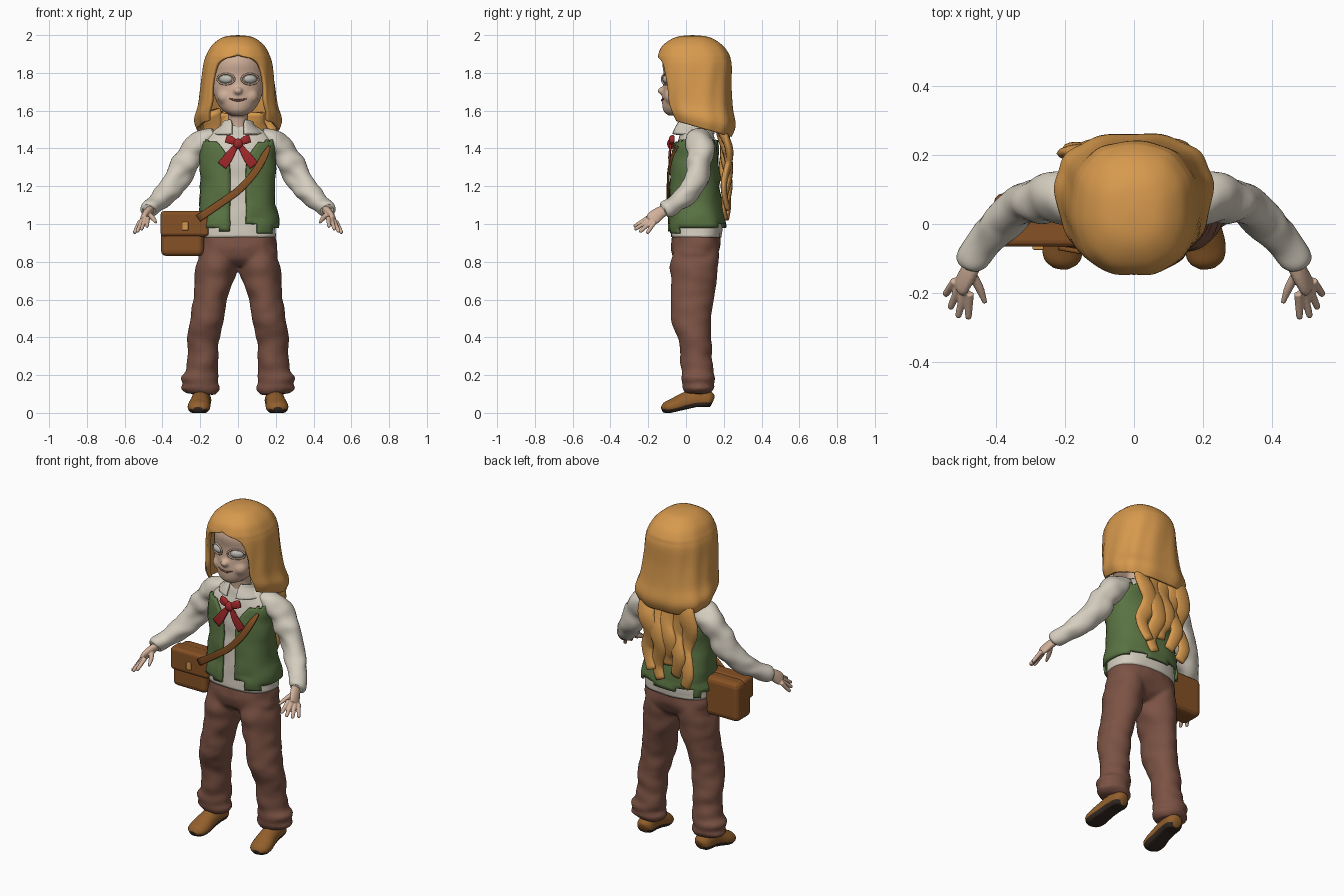
import bpy, bmesh, math, random
from mathutils import Vector, Matrix, noise

random.seed(4)
if "Cube" in bpy.data.objects:
    bpy.data.objects.remove(bpy.data.objects["Cube"])


def material(name, r, g, b):
    m = bpy.data.materials.new(name)
    m.use_nodes = True
    m.diffuse_color = (r, g, b, 1)
    m.node_tree.nodes["Principled BSDF"].inputs["Base Color"].default_value = (r, g, b, 1)
    return m


SKIN = material("skin", .64, .435, .32)
HAIR = material("golden hair", .68, .32, .075)
SHIRT = material("cream shirt", .66, .61, .52)
VEST = material("green vest", .10, .17, .055)
CLOTH = material("brown trousers", .20, .085, .058)
LEATHER = material("bag leather", .24, .083, .018)
SHOE = material("tan shoe", .29, .115, .025)
SOLE = material("dark sole", .035, .022, .016)
RED = material("red ribbon", .36, .022, .024)
EYE = material("pale eye", .50, .50, .45)


def finish(name, bm, mats, mirror=False, wrinkle=0, thick=0, bevel=0, voxel=0, soften=4):
    """Turn a bmesh into a shaded object with its modifiers."""
    bmesh.ops.recalc_face_normals(bm, faces=bm.faces)
    if wrinkle:
        bm.normal_update()
        for v in bm.verts:
            p = Vector((v.co.x * 9, v.co.y * 9, v.co.z * 15))
            v.co += v.normal * wrinkle * noise.noise(p)
    for f in bm.faces:
        f.smooth = not bevel
    me = bpy.data.meshes.new(name)
    bm.to_mesh(me)
    bm.free()
    ob = bpy.data.objects.new(name, me)
    bpy.context.collection.objects.link(ob)
    for m in mats:
        me.materials.append(m)
    if thick:
        s = ob.modifiers.new("thickness", "SOLIDIFY")
        s.thickness, s.offset = thick, 0
    if bevel:
        b = ob.modifiers.new("rounding", "BEVEL")
        b.width, b.segments = bevel, 3
    if mirror:
        ob.modifiers.new("mirror", "MIRROR")
    if voxel:
        r = ob.modifiers.new("blend", "REMESH")
        r.mode, r.voxel_size, r.use_smooth_shade = "VOXEL", voxel, True
        ob.modifiers.new("soften", "SMOOTH").iterations = soften
    return ob


def spline(rows, steps):
    """Smoothly interpolate a list of number tuples."""
    out = []
    for i in range(len(rows) - 1):
        a, b = rows[max(i - 1, 0)], rows[i]
        c, d = rows[i + 1], rows[min(i + 2, len(rows) - 1)]
        for k in range(steps):
            t = k / steps
            out.append([q + .5 * t * (r - p + t * (2*p - 5*q + 4*r - s + t * (3*(q - r) + s - p)))
                        for p, q, r, s in zip(a, b, c, d)])
    return out + [list(rows[-1])]


def skin_rings(bm, rings, closed):
    n = len(rings[0])
    for a, b in zip(rings, rings[1:]):
        for i in range(n if closed else n - 1):
            j = (i + 1) % n
            bm.faces.new((a[i], a[j], b[j], b[i]))


def tube(name, rows, mat, ref=(0, 1, 0), steps=4, seg=20, box=2, level=False, bm=None, **kw):
    """Sweep an oval (x, y, z, side radius, depth radius) along a path."""
    own = bm is None
    bm = bmesh.new() if own else bm
    rows, rings = spline(rows, steps), []
    pts = [Vector(r[:3]) for r in rows]
    for i, r in enumerate(rows):
        t = pts[min(i + 1, len(pts) - 1)] - pts[max(i - 1, 0)]
        if level:
            t = Vector((0, 0, 1))
        u = t.cross(Vector(ref)).normalized()
        w = u.cross(t).normalized()
        ring = []
        for k in range(seg):
            a = math.tau * k / seg
            c, s = [math.copysign(abs(q) ** (2 / box), q) for q in (math.cos(a), math.sin(a))]
            ring.append(bm.verts.new(pts[i] + u * c * r[3] + w * s * r[4]))
        rings.append(ring)
    skin_rings(bm, rings, True)
    bm.faces.new(rings[0])
    bm.faces.new(rings[-1])
    return finish(name, bm, [mat], **kw) if own else bm


def sheet(name, rows, mat, seg=48, steps=4, box=2, locks=0, ragged=0, **kw):
    """Wrapped shell open at the front: z, centre y, rx, ry, half gap, back drop and flare."""
    bm, rings = bmesh.new(), []
    for z, cy, rx, ry, gap, drop in spline(rows, steps):
        ring, gap = [], max(gap, 0)
        for k in range(seg + 1):
            a = math.radians(gap + (360 - 2 * gap) * k / seg)
            s, c = [math.copysign(abs(q) ** (2 / box), q) for q in (math.sin(a), math.cos(a))]
            f = 1 + locks * math.sin(11 * a + 1.3 * math.sin(z * 9)) * min(1, (2 - z) * 4)
            y = cy - ry * c * f
            x = rx * s * f * (1 + 3 * drop * (y - .05))
            ring.append(bm.verts.new((x, y, z - drop * (y + .1))))
        rings.append(ring)
    skin_rings(bm, rings, False)
    if ragged:
        faces, torn = list(bm.faces), []
        for k in range(0, seg, 2):
            torn += [f for f in faces[k:k + 2] if random.random() < .4]
            for row in range(1, 1 + random.randint(0, ragged)):
                start = len(faces) - row * seg + k
                torn += faces[start:start + 2]
        bmesh.ops.delete(bm, geom=torn, context="FACES")
    bmesh.ops.remove_doubles(bm, verts=bm.verts, dist=.002)
    return finish(name, bm, [mat], **kw)


def ball(name, loc, size, mat, turn=0, bm=None, **kw):
    own = bm is None
    bm = bmesh.new() if own else bm
    m = Matrix.Translation(loc) @ Matrix.Rotation(turn, 4, "Z") @ Matrix.Diagonal((*size, 1))
    bmesh.ops.create_uvsphere(bm, u_segments=20, v_segments=12, radius=1, matrix=m)
    return finish(name, bm, [mat], **kw) if own else bm


def block(name, lo, hi, mat, bevel):
    bm = bmesh.new()
    lo, hi = Vector(lo), Vector(hi)
    m = Matrix.Translation((lo + hi) / 2) @ Matrix.Diagonal((*(hi - lo), 1))
    bmesh.ops.create_cube(bm, size=1, matrix=m)
    return finish(name, bm, [mat], bevel=bevel)


# Head, blended from skull, neck, nose, cheeks and ears
bm = tube("", [(0, -.05, 1.575, .04, .045), (0, -.03, 1.6, .08, .09), (0, -.005, 1.65, .115, .122),
               (0, .015, 1.72, .138, .137), (0, .025, 1.79, .145, .143), (0, .03, 1.86, .138, .155),
               (0, .03, 1.93, .09, .12), (0, .03, 1.96, .02, .03)], SKIN, level=True, seg=32, bm=bmesh.new())
tube("", [(0, .04, 1.44, .07, .07), (0, .03, 1.53, .055, .055), (0, .02, 1.62, .055, .06)], SKIN, bm=bm)
ball("", (0, -.126, 1.705), (.024, .025, .02), SKIN, bm=bm)
ball("", (.06, -.07, 1.675), (.05, .045, .045), SKIN, bm=bm)
ball("", (.14, .03, 1.74), (.016, .03, .045), SKIN, bm=bm)
finish("head", bm, [SKIN], mirror=True, voxel=.008)
ball("eye", (.064, -.1, 1.767), (.037, .02, .023), EYE, turn=.42, mirror=True)
rim = [(.064 + .045 * math.cos(a), -.107 + .021 * math.cos(a), 1.767 + .028 * math.sin(a), .005, .005)
       for a in [math.tau * k / 20 for k in range(21)]]
tube("eyelid", rim, SKIN, steps=1, seg=8, mirror=True)
tube("mouth", [(-.045, -.116, 1.664, .003, .003), (-.022, -.125, 1.657, .005, .004), (0, -.128, 1.655, .006, .004),
               (.022, -.125, 1.657, .005, .004), (.045, -.116, 1.664, .003, .003)], CLOTH, seg=8)

# Hair cap that frames the face, with long wavy locks behind
sheet("hair", [(1.99, .035, .001, .001, 0, 0), (1.98, .035, .075, .085, 0, 0), (1.94, .035, .13, .15, 0, 0),
               (1.895, .04, .156, .178, 0, 0), (1.872, .042, .165, .183, 23, 0), (1.835, .045, .174, .186, 36, 0),
               (1.74, .048, .186, .182, 43, .03), (1.65, .055, .198, .184, 44, .12),
               (1.6, .068, .214, .186, 47, .22), (1.565, .065, .2, .168, 53, .3)],
      HAIR, seg=72, box=2.4, locks=.014, thick=.02)
for i, x in enumerate((-.15, -.095, -.035, .03, .095)):
    end = 1.03 + .05 * (i % 3)
    path = []
    for k in range(9):
        t = k / 8
        wave = .02 * math.sin(t * 13 + i)
        wide = .06 * (1 - .5 * t ** 2)
        depth = .175 + .04 * min(1, t * 3) - .5 * max(0, x * x - .01) + .015 * math.sin(t * 9 + i)
        path.append((x + wave, depth, 1.59 + t * (end - 1.59), wide, .026 - .012 * t))
    tube("back_lock", path, HAIR, seg=12, steps=3)

# Shirt with collar and sleeves
tube("shirt", [(0, .055, .93, .203, .133), (0, .055, 1.05, .19, .132), (0, .045, 1.2, .175, .112),
               (0, .045, 1.35, .185, .108), (0, .052, 1.43, .185, .1), (0, .055, 1.48, .15, .085),
               (0, .05, 1.52, .09, .07)], SHIRT, level=True, box=2.5, seg=48, steps=6, wrinkle=.008)
sheet("collar", [(1.565, .035, .075, .075, 32, .2), (1.53, .035, .088, .088, 22, .15),
                 (1.475, .04, .13, .108, 14, 0)], SHIRT, thick=.014, wrinkle=.008)
tube("sleeve", [(.12, .065, 1.465, .045, .055), (.19, .072, 1.425, .07, .074), (.255, .075, 1.35, .068, .07),
                (.315, .058, 1.25, .066, .062), (.38, .01, 1.165, .061, .058), (.428, -.05, 1.115, .053, .05),
                (.465, -.1, 1.078, .043, .041), (.472, -.112, 1.07, .034, .032)],
     SHIRT, steps=7, seg=28, wrinkle=.022, mirror=True)

# Hands
bm = tube("", [(.455, -.09, 1.085, .026, .022), (.48, -.14, 1.058, .034, .022), (.5, -.175, 1.03, .038, .018),
               (.508, -.19, 1.018, .028, .012)], SKIN, ref=(.6, .3, .5), bm=bmesh.new())
for k, tip in enumerate(((.55, -.207, .95), (.535, -.246, .957), (.512, -.272, .97), (.482, -.276, .985))):
    base = Vector((.52 - .014 * k, -.165 - .012 * k, 1.012 + .007 * k))
    rows = [(*base.lerp(Vector(tip), t), r, r) for t, r in ((0, .013), (.5, .0115), (.9, .01), (1, .006))]
    tube("", rows, SKIN, seg=10, bm=bm)
tube("", [(.475, -.14, 1.055, .014, .014), (.45, -.185, 1.03, .013, .013), (.433, -.23, 1.008, .007, .007)],
     SKIN, seg=10, bm=bm)
finish("hand", bm, [SKIN], mirror=True, voxel=.004, soften=2)

# Vest with torn hems, and the ribbon
sheet("vest", [(1.445, .052, .19, .11, 34, 0), (1.4, .048, .199, .116, 20, 0), (1.33, .045, .198, .121, 10, 0),
               (1.2, .045, .19, .125, 9, 0), (1.07, .055, .202, .143, 9, 0), (1, .055, .212, .147, 8, 0),
               (.95, .055, .21, .143, 9, 0)],
      VEST, box=2.4, seg=44, steps=3, ragged=3, thick=.014, wrinkle=.014)
ball("ribbon_knot", (0, -.08, 1.425), (.028, .02, .028), RED)
tube("ribbon_loop", [(.01, -.078, 1.43, .014, .012), (.04, -.076, 1.445, .022, .014),
                     (.062, -.07, 1.452, .02, .01)], RED, box=3, mirror=True)
tube("ribbon_tail", [(.008, -.08, 1.42, .012, .006), (.05, -.088, 1.355, .024, .006),
                     (.085, -.086, 1.308, .027, .005)], RED, box=5, mirror=True)

# Trousers, hips and legs blended together
bm = tube("", [(0, .055, .965, .192, .124), (0, .05, .88, .208, .132), (0, .045, .82, .2, .115),
               (0, .045, .775, .12, .07)], CLOTH, level=True, box=2.3, seg=40, bm=bmesh.new())
tube("", [(.105, .048, .93, .08, .11), (.113, .045, .78, .108, .127), (.14, .037, .62, .093, .113),
          (.163, .027, .49, .09, .103), (.182, .052, .35, .083, .086), (.19, .06, .23, .086, .085),
          (.2, .065, .19, .1, .088), (.196, .063, .155, .09, .082), (.2, .065, .13, .1, .087),
          (.198, .062, .098, .072, .068)], CLOTH, steps=7, seg=32, level=True, bm=bm)
finish("trousers", bm, [CLOTH], wrinkle=.012, mirror=True, voxel=.01)

# Shoes, flattened underneath, with dark soles
bm = tube("", [(.188, .14, .06, .025, .03), (.19, .12, .066, .048, .05), (.195, .06, .068, .05, .06),
               (.2, 0, .055, .052, .055), (.206, -.06, .035, .06, .045), (.21, -.105, .025, .052, .034),
               (.212, -.127, .018, .025, .015)], SHOE, ref=(0, 0, 1), seg=28, bm=bmesh.new())
for v in bm.verts:
    v.co.z = max(v.co.z, .032 * min(1, max(0, (v.co.y + .08) / .14)))
tube("", [(.195, .07, .05, .048, .052), (.195, .068, .15, .045, .048)], SHOE, bm=bm)
for f in bm.faces:
    c = f.calc_center_median()
    f.material_index = int(c.z < .02 + .032 * min(1, max(0, (c.y + .08) / .14)))
finish("shoe", bm, [SHOE, SOLE], mirror=True)

# Shoulder bag
block("bag_body", (-.408, -.05, .83), (-.18, .09, 1.062), LEATHER, .03)
block("bag_flap", (-.41, -.066, .935), (-.155, .025, 1.068), LEATHER, .018)
block("bag_clasp", (-.295, -.075, .965), (-.263, -.06, 1.01), HAIR, .004)
tube("bag_strap", [(-.21, -.07, 1.03, .02, .007), (-.07, -.093, 1.125, .019, .007), (.01, -.095, 1.185, .019, .007),
                   (.09, -.092, 1.275, .019, .007), (.14, -.073, 1.36, .018, .007), (.165, -.045, 1.41, .008, .005)],
     LEATHER, box=4)
